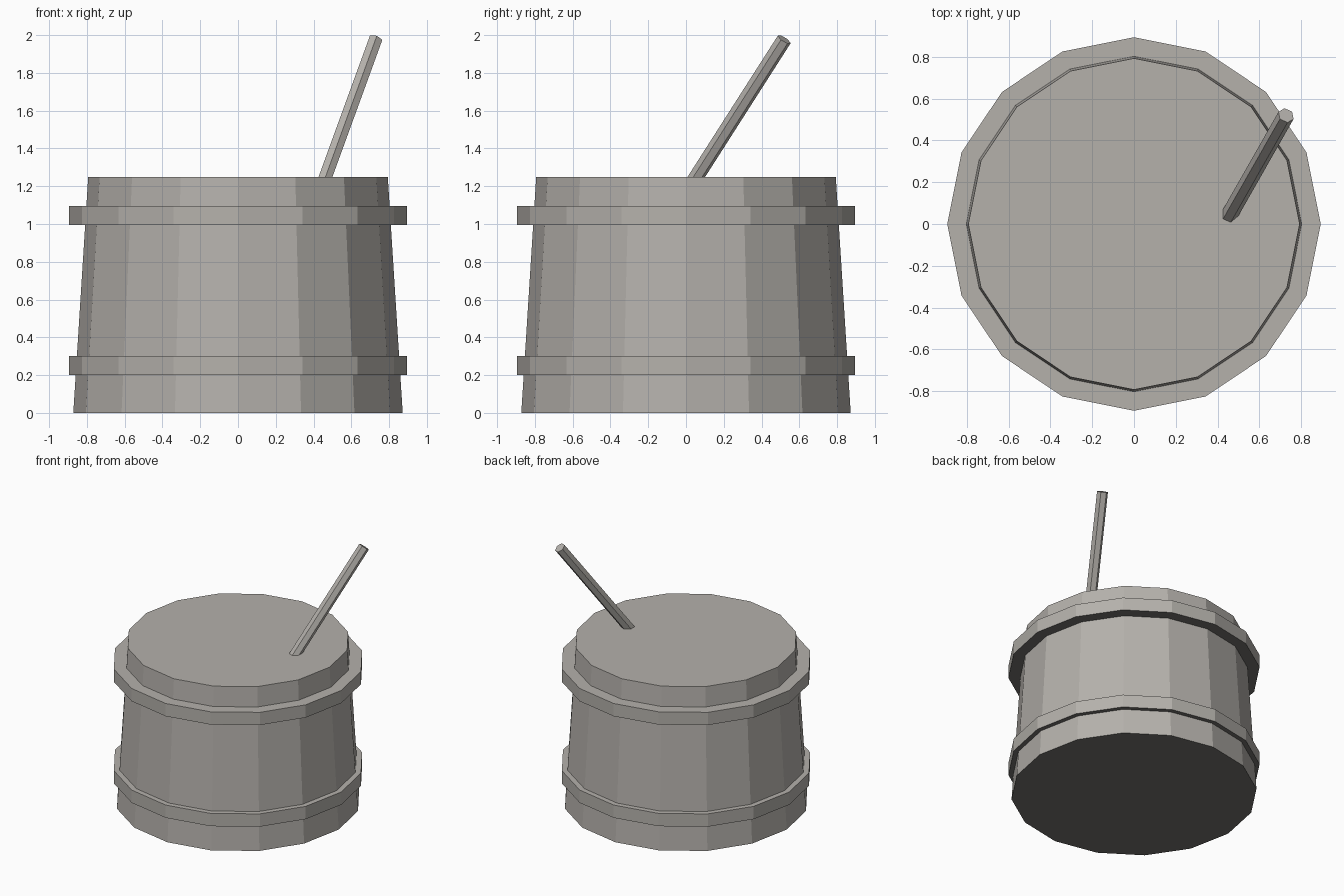
import bpy
from math import radians
from mathutils import Euler, Vector

if "Cube" in bpy.data.objects:
    bpy.data.objects.remove(bpy.data.objects["Cube"])


def material(name, rgb):
    mat = bpy.data.materials.new(name)
    mat.diffuse_color = (*rgb, 1)
    mat.use_nodes = True
    mat.node_tree.nodes["Principled BSDF"].inputs["Base Color"].default_value = mat.diffuse_color
    return mat


grey = material("warm_grey", (0.46, 0.44, 0.41))
dark = material("dark_underside", (0.17, 0.165, 0.155))


def drum_part(name, z0, z1, r0, r1):
    """16-sided upright section with corners on the x and y axes."""
    bpy.ops.mesh.primitive_cone_add(vertices=16, radius1=r0, radius2=r1,
                                    depth=z1 - z0, location=(0, 0, (z0 + z1) / 2))
    ob = bpy.context.object
    ob.name = name
    ob.data.materials.append(grey)
    ob.data.materials.append(dark)
    # Faces that point straight down are dark
    for face in ob.data.polygons:
        face.material_index = int(face.normal.z < -0.9)


# Tapered body, closed at both ends
drum_part("drum_body", 0, 1.25, 0.872, 0.793)

# Two straight hoops
for name, z in (("lower_hoop", 0.2), ("upper_hoop", 0.995)):
    drum_part(name, z, z + 0.1, 0.894, 0.894)

# Leaning six-sided stick, sunk into the top
tilt = Euler((radians(-31), radians(20), 0))
axis = tilt.to_matrix() @ Vector((0, 0, 1))
tip = Vector((0.728, 0.52, 1.977))
length = 1.05
bpy.ops.mesh.primitive_cylinder_add(vertices=6, radius=0.04, depth=length,
                                    location=tip - axis * length / 2, rotation=tilt)
stick = bpy.context.object
stick.name = "stick"
stick.data.materials.append(grey)
